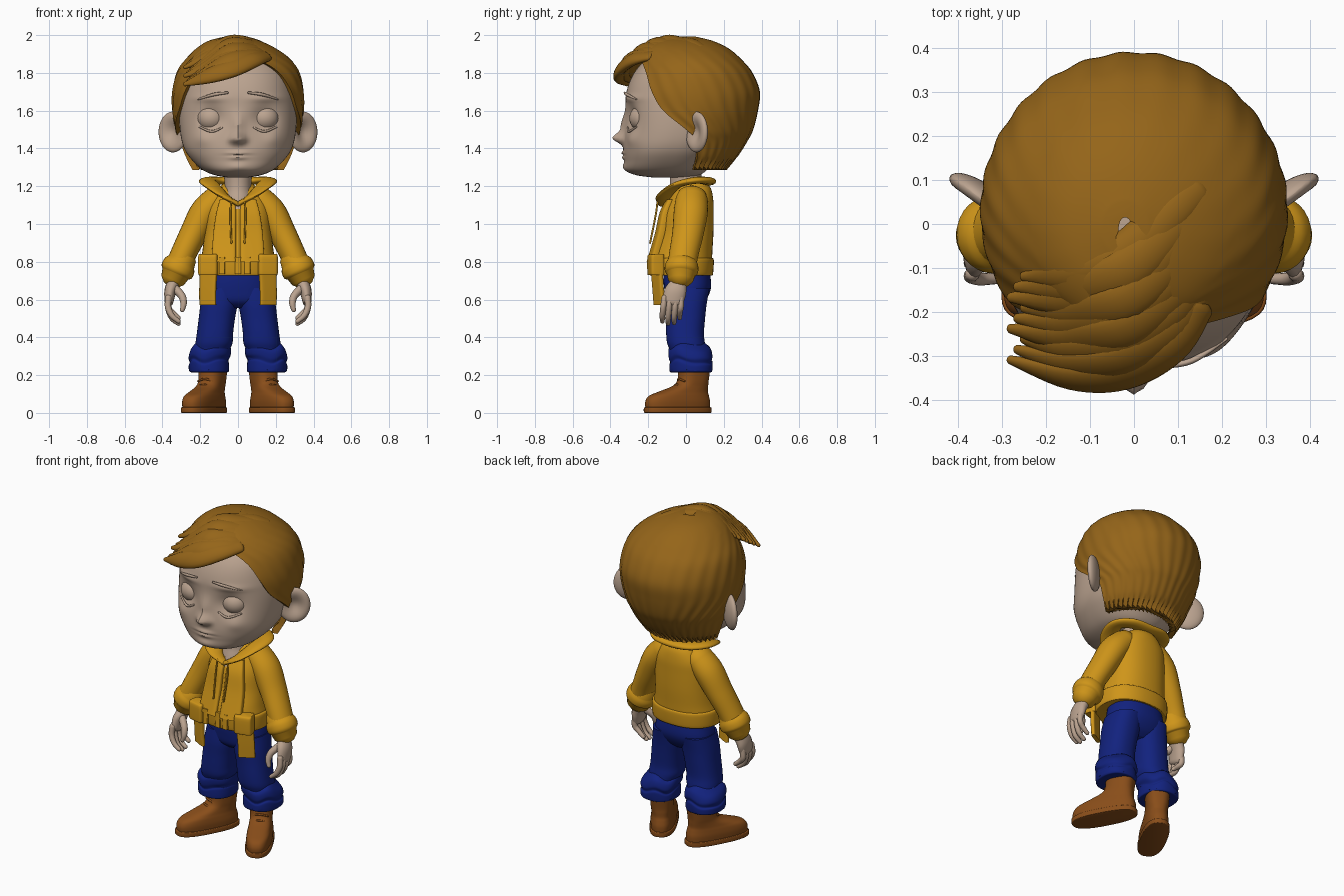
import bpy, bmesh, math
from math import sin, cos, pi, radians, exp
from mathutils import Vector


def material(name, rgb):
    m = bpy.data.materials.new(name)
    m.diffuse_color = (*rgb, 1)
    return m


SKIN = material("skin", (0.50, 0.37, 0.28))
HAIR = material("hair", (0.30, 0.13, 0.01))
COAT = material("jacket", (0.62, 0.30, 0.01))
BLUE = material("denim", (0.006, 0.016, 0.21))
LEATHER = material("leather", (0.25, 0.075, 0.01))


def spline(rows, k):
    """Catmull-Rom interpolation of equal-length tuples."""
    p = [rows[0]] + list(rows) + [rows[-1]]
    out = []
    for i in range(1, len(p) - 2):
        for s in range(k):
            t = s / k
            out.append([0.5 * (2*b + (c-a)*t + (2*a-5*b+4*c-d)*t*t + (3*b-a-3*c+d)*t**3)
                        for a, b, c, d in zip(p[i-1], p[i], p[i+1], p[i+2])])
    return out + [list(rows[-1])]


def finish(bm, name, mat, angle=50):
    bmesh.ops.recalc_face_normals(bm, faces=bm.faces)
    me = bpy.data.meshes.new(name)
    bm.to_mesh(me)
    bm.free()
    me.materials.append(mat)
    me.shade_smooth()
    me.set_sharp_from_angle(angle=radians(angle))
    ob = bpy.data.objects.new(name, me)
    bpy.context.collection.objects.link(ob)
    return ob


def skin_rings(name, rings, mat, angle=50):
    bm = bmesh.new()
    vs = [[bm.verts.new(p) for p in r] for r in rings]
    n = len(vs[0])
    for a, b in zip(vs, vs[1:]):
        for i in range(n):
            bm.faces.new((a[i], a[(i+1) % n], b[(i+1) % n], b[i]))
    bm.faces.new(vs[0])
    bm.faces.new(vs[-1])
    return finish(bm, name, mat, angle)


def zloft(name, rows, mat, rot=0, e=2.3, n=40, k=5, s=1, fn=None):
    """Stack of horizontal superellipses; rows are (z, cx, cy, rx, ry); s=-1 mirrors."""
    rings = []
    for z, cx, cy, rx, ry in spline(rows, k):
        ring = []
        for i in range(n):
            c, d = cos(2*pi*i/n), sin(2*pi*i/n)
            u = rx * math.copysign(abs(c)**(2/e), c)
            v = ry * math.copysign(abs(d)**(2/e), d)
            p = Vector((cx + u*cos(rot) - v*sin(rot), cy + u*sin(rot) + v*cos(rot), z))
            p = fn(p) if fn else p
            ring.append((s*p.x, p.y, p.z))
        rings.append(ring)
    return skin_rings(name, rings, mat)


def tube(name, rows, mat, ref=(0, 1, 0), n=16, k=6, s=1):
    """Sweep with rounded ends; rows are (x, y, z, rx, ry)."""
    q = spline(rows, k)
    P = [Vector(r[:3]) for r in q]
    ref, steps = Vector(ref), []
    for i, r in enumerate(q):
        t = (P[min(i+1, len(P)-1)] - P[max(i-1, 0)]).normalized()
        steps.append((P[i], t, r[3], r[4]))

    def cap(st, sign):
        p, t, a, b = st
        return [(p + t*sign*min(a, b)*sin(f), t, a*cos(f), b*cos(f)) for f in (0.5, 1.0, 1.4)]
    steps = cap(steps[0], -1)[::-1] + steps + cap(steps[-1], 1)
    rings = []
    for p, t, ra, rb in steps:
        a = t.cross(ref).normalized()
        b = a.cross(t)
        pts = [p + a*ra*cos(2*pi*i/n) + b*rb*sin(2*pi*i/n) for i in range(n)]
        rings.append([(s*v.x, v.y, v.z) for v in pts])
    return skin_rings(name, rings, mat, 60)


def ball(name, c, r, mat, rot=0, s=1, dish=0):
    bm = bmesh.new()
    bmesh.ops.create_uvsphere(bm, u_segments=32, v_segments=24, radius=1)
    for v in bm.verts:
        x, y, z = v.co.x*r[0], v.co.y*r[1], v.co.z*r[2]
        if v.co.y < 0:
            y += dish * exp(-(v.co.x**2 + v.co.z**2) / 0.35)
        v.co = (s*(c[0] + x*cos(rot) - y*sin(rot)), c[1] + x*sin(rot) + y*cos(rot), c[2] + z)
    return finish(bm, name, mat)


# Head: loft with sculpted bumps (x, z, width, height, push in y)
BUMPS = [(.14, 1.56, .065, .06, .035), (0, 1.455, .032, .03, -.055), (.03, 1.445, .02, .018, -.015),
         (0, 1.52, .028, .06, -.022), (0, 1.375, .05, .012, -.012), (0, 1.352, .04, .012, -.012),
         (0, 1.363, .06, .004, .008), (0, 1.30, .05, .025, -.012), (.15, 1.665, .08, .018, -.012),
         (.19, 1.45, .05, .04, -.012)]


def sculpt(p):
    if p.y < -.05:
        p.y += sum(d * exp(-((abs(p.x) - x)/w)**2 - ((p.z - z)/h)**2) for x, z, w, h, d in BUMPS)
    return p


face = [(1.245, -.16, .03, .05), (1.258, -.26, .07, .12), (1.285, -.315, .11, .185), (1.34, -.325, .15, .245),
        (1.40, -.33, .20, .285), (1.48, -.325, .25, .305), (1.60, -.32, .30, .312), (1.70, -.315, .31, .30),
        (1.80, -.275, .28, .27), (1.88, -.20, .20, .20), (1.93, -.10, .10, .10)]
zloft("head", [(z, 0, (f+b)/2, w, (b-f)/2) for z, f, b, w in face], SKIN, n=128, k=9, fn=sculpt)
zloft("neck", [(1.08, 0, -.045, .07, .075), (1.14, 0, -.02, .075, .08), (1.2, 0, -.005, .07, .08),
               (1.32, 0, .0, .08, .09)], SKIN, e=2)
for s in (-1, 1):
    ball("eye", (.14, -.222, 1.56), (.078, .078, .072), SKIN, s=s)
    ball("ear", (.345, .055, 1.487), (.092, .036, .108), SKIN, rot=radians(36), s=s, dish=.045)
    tube("eyebrow", [(.055, -.325, 1.695, .006, .005), (.13, -.312, 1.685, .009, .007),
                     (.21, -.262, 1.66, .004, .004)], SKIN, n=8, s=s)
    tube("lower_eyelid", [(.085, -.308, 1.51, .005, .005), (.14, -.302, 1.49, .007, .007),
                          (.205, -.262, 1.515, .005, .005)], SKIN, n=8, s=s)

# Hair shell: C-shaped rings, open over the face at y = yb
shell = [(1.285, 0, 0, .245, .215, .04), (1.36, 0, 0, .285, .275, .06), (1.44, 0, .01, .312, .315, .06),
         (1.50, 0, .02, .33, .335, .0), (1.60, 0, .03, .347, .35, -.12), (1.70, 0, .03, .347, .36, -.18),
         (1.80, 0, .03, .325, .322, -.21), (1.87, 0, .02, .28, .275, -.235), (1.93, -.01, 0, .21, .225, -.24),
         (1.97, -.02, -.01, .135, .15, -.3), (1.992, -.02, -.01, .05, .06, -.3)]
rings = []
N = 120
for z, cx, cy, rx, ry, yb in spline(shell, 6):
    tm = math.acos(max(-1, min(1, (yb - cy) / ry)))
    outer, inner = [], []
    for i in range(N + 1):
        th = tm * (2*i/N - 1)
        g = 1 + .006 * sin(i * .9) * min(1, (2 - z) * 5)
        jag = .022 * (i % 5) / 4 * max(0, 1 - (z - 1.285) / .07)
        outer.append((cx + rx*g*sin(th), cy + ry*g*cos(th), z + jag))
        a, b = max(rx - .035, .01), max(ry - .035, .01)
        inner.append((cx + a*sin(th), cy + b*cos(th), z + jag - (.02 if z > 1.9 else 0)))
    rings.append(outer + inner[::-1])
skin_rings("hair_shell", rings, HAIR)

# Fringe: locks swept from the parting over the forehead
for i in range(9):
    f = i / 8
    mid = Vector((-.03, -.08 - .26*f, 1.965 - .14*f*f))
    w = .008 * (i % 2)
    tube("fringe_lock", [(.145, .08 - .27*f, 1.93 - .04*f, .04, .02),
                         (.08, .02 - .30*f, 1.955 - .085*f*f, .05, .028),
                         (mid.x, mid.y, mid.z + w, .055, .028),
                         (-.15, -.11 - .235*f, 1.93 - .145*f, .045, .025),
                         (-.25 - .015*(i % 3), -.12 - .19*f, 1.86 - .12*f, .012, .01)],
         HAIR, ref=mid - Vector((0, 0, 1.6)), s=1)

# Jacket body, belt and collar
zloft("jacket_body", [(.73, 0, -.025, .195, .155), (.80, 0, -.025, .197, .162), (.86, 0, -.018, .188, .158),
                      (.95, 0, 0, .178, .145), (1.05, 0, .01, .172, .136), (1.12, 0, .025, .157, .12),
                      (1.18, 0, .035, .115, .10), (1.215, 0, .04, .075, .075)], COAT)
zloft("belt", [(.728, 0, -.025, .198, .158), (.735, 0, -.025, .208, .168), (.81, 0, -.025, .208, .172),
               (.82, 0, -.025, .196, .16)], COAT)
half = [(0, -.13, 1.105, .02, .012), (.075, -.115, 1.15, .045, .015), (.14, -.05, 1.205, .05, .017),
        (.16, .04, 1.23, .045, .018), (.10, .105, 1.23, .045, .02)]
tube("collar", half + [(0, .115, 1.225, .045, .022)] + [(-x, y, z, a, b) for x, y, z, a, b in half[::-1]],
     COAT, ref=(0, 0, 1))
for x in (-.085, .0, .05):
    zloft("belt_loop", [(.735, x, -.192, .016, .012), (.825, x, -.188, .016, .012)], COAT, e=6, n=24)

for s in (-1, 1):
    # Front flaps, pockets and hanging hem panels
    zloft("front_flap", [(.80, .075, -.18, .065, .022), (.95, .07, -.137, .06, .022), (1.06, .062, -.115, .052, .02),
                         (1.13, .055, -.085, .04, .015)], COAT, rot=.16, e=5, s=s)
    zloft("pocket", [(.73, .155, -.158, .048, .034), (.74, .155, -.16, .052, .037), (.825, .155, -.16, .052, .037),
                     (.84, .155, -.155, .048, .03)], COAT, rot=.25, e=6, s=s)
    zloft("hem_panel", [(.572, .16, -.142, .048, .012), (.66, .16, -.148, .048, .013),
                        (.76, .155, -.155, .05, .014)], COAT, rot=.5, e=5, s=s)
    tube("drawstring", [(.035, -.15, 1.13, .005, .005), (.04, -.16, 1.05, .005, .005),
                        (.035, -.19, .9, .005, .005)], COAT, n=8, s=s)
    # Sleeves and rolled cuffs
    tube("sleeve", [(.11, .03, 1.13, .075, .085), (.175, .025, 1.06, .08, .09), (.235, .01, .95, .073, .083),
                    (.285, -.01, .85, .068, .078), (.315, -.022, .78, .068, .076)], COAT, n=28, s=s)
    tube("sleeve_cuff", [(.298, -.02, .80, .075, .078), (.31, -.022, .778, .088, .088),
                         (.325, -.025, .75, .088, .088), (.332, -.026, .735, .074, .076)], COAT, n=28, k=4, s=s)
    # Hands
    tube("palm", [(.325, -.03, .76, .04, .042), (.338, -.035, .70, .036, .042), (.358, -.055, .645, .032, .058),
                  (.365, -.07, .59, .024, .056)], SKIN, s=s)
    for j, y in enumerate((-.12, -.09, -.058, -.028)):
        d = (.0, -.012, -.008, .018)[j]
        tube("finger", [(.368, y*.95, .61, .017, .016), (.37, y, .56, .017, .016),
                        (.35, y - .005, .515 + d, .015, .015), (.315, y - .005, .485 + d, .012, .012)], SKIN, n=12, s=s)
    tube("thumb", [(.335, -.07, .66, .022, .022), (.298, -.10, .62, .02, .02), (.288, -.115, .58, .017, .017),
                   (.295, -.12, .545, .012, .012)], SKIN, n=12, s=s)
    # Trouser legs and turn-ups
    zloft("trouser_leg", [(.66, .092, .01, .09, .115), (.58, .10, .0, .098, .11), (.50, .112, -.003, .096, .104),
                          (.42, .122, -.005, .096, .10), (.37, .127, .0, .098, .10), (.33, .135, .01, .09, .095),
                          (.28, .142, .02, .09, .095)], BLUE, s=s)
    zloft("turn_up", [(.215, .152, .025, .09, .10), (.22, .153, .026, .104, .112), (.26, .155, .027, .106, .114),
                      (.275, .153, .026, .101, .109), (.30, .15, .024, .112, .116), (.335, .145, .018, .106, .11),
                      (.36, .138, .012, .085, .085)], BLUE, s=s,
          fn=lambda p: p + Vector((0, 0, .012*sin(p.x*38 + p.y*25) if p.z > .23 else 0)))
    # Boots: foot turned outward, separate sole, laces
    R = radians(28)

    def boot(name, rows):
        return zloft(name, [(z, .135 + c*sin(R), .04 - c*cos(R), w, l) for z, c, l, w in rows],
                     LEATHER, rot=R, e=2.6, s=s)
    boot("sole", [(0, .095, .188, .072), (.004, .095, .194, .076), (.026, .095, .194, .076), (.03, .095, .188, .07)])
    boot("boot", [(.025, .095, .186, .069), (.06, .095, .186, .071), (.09, .088, .172, .068), (.112, .062, .14, .064),
                  (.14, .022, .10, .062), (.17, .004, .083, .064), (.235, -.005, .083, .068)])
    for c, z in ((.135, .128), (.105, .15), (.088, .18)):
        x, y = .135 + c*sin(R), .04 - c*cos(R)
        tube("boot_lace", [(x - .04, y - .005, z - .012, .005, .005), (x, y, z, .006, .006),
                           (x + .035, y + .03, z - .012, .005, .005)], LEATHER, ref=(0, 0, 1), n=8, s=s)

# Trouser seat
zloft("trouser_seat", [(.80, 0, 0, .15, .115), (.72, 0, .005, .165, .125), (.65, 0, .008, .178, .122),
                       (.59, 0, .0, .165, .10), (.555, 0, 0, .11, .06)], BLUE)
